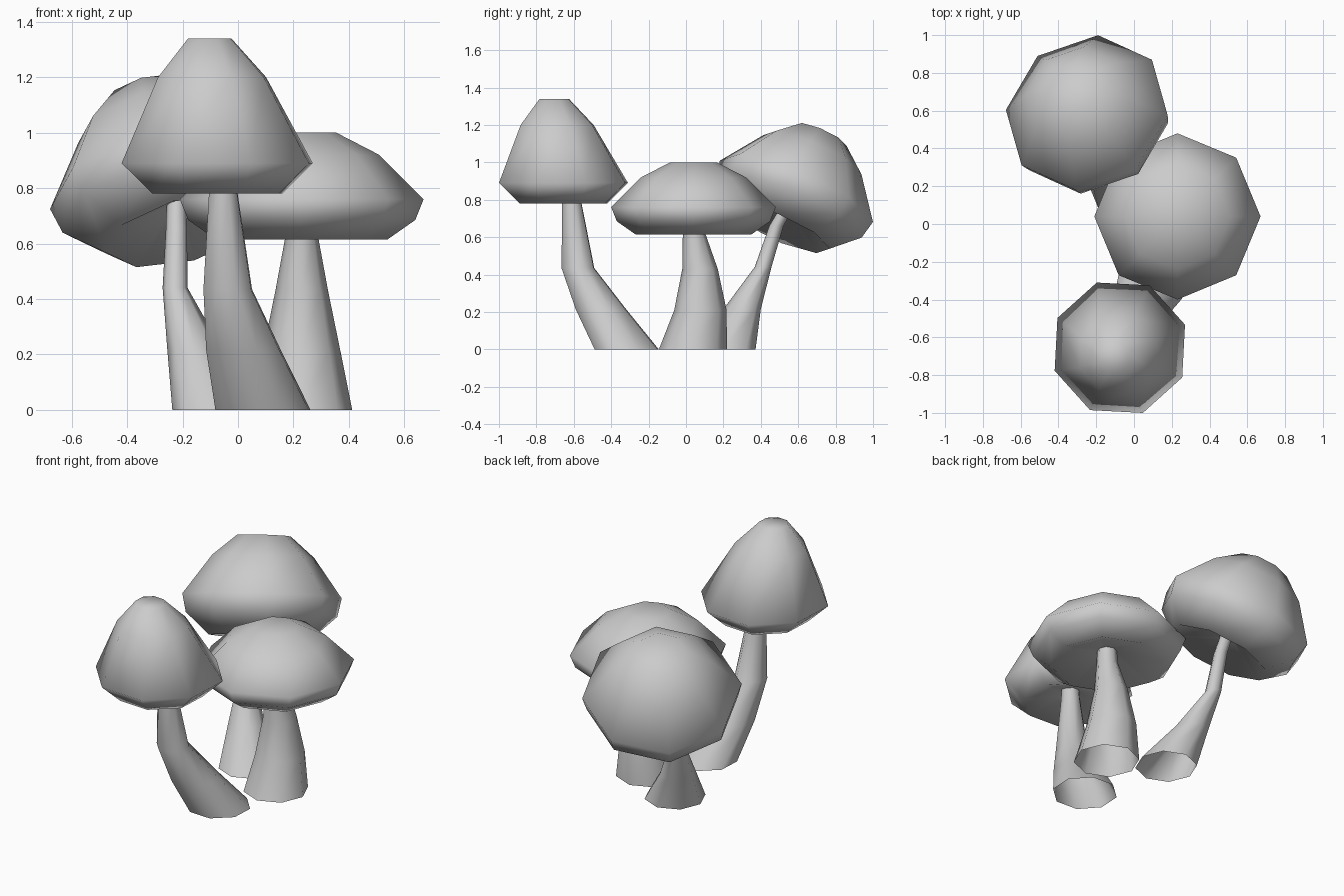
import bpy
import bmesh
import math
from mathutils import Vector

SIDES = 8

cube = bpy.data.objects.get("Cube")
if cube:
    bpy.data.objects.remove(cube, do_unlink=True)

# Single plain material
grey = bpy.data.materials.new("plain_grey")
grey.use_nodes = True
tone = (0.6, 0.6, 0.6, 1.0)
grey.diffuse_color = tone
grey.node_tree.nodes["Principled BSDF"].inputs["Base Color"].default_value = tone


def loft(name, rings, axis, start, close):
    """Skin eight-sided rings (centre, radius) lying across the axis."""
    n = Vector(axis).normalized()
    u = Vector(start)
    u = (u - n * u.dot(n)).normalized()
    w = n.cross(u)
    bm = bmesh.new()
    loops = []
    for centre, radius in rings:
        angles = [math.tau * i / SIDES for i in range(SIDES)]
        loops.append([bm.verts.new(Vector(centre) + radius * (u * math.cos(a) + w * math.sin(a)))
                      for a in angles])
    for low, high in zip(loops, loops[1:]):
        for i in range(SIDES):
            j = (i + 1) % SIDES
            bm.faces.new((low[i], low[j], high[j], high[i]))
    if close:
        bm.faces.new(loops[-1])
        bm.faces.new(loops[0][::-1])
    mesh = bpy.data.meshes.new(name)
    bm.to_mesh(mesh)
    bm.free()
    mesh.materials.append(grey)
    obj = bpy.data.objects.new(name, mesh)
    bpy.context.collection.objects.link(obj)
    bpy.ops.object.select_all(action="DESELECT")
    obj.select_set(True)
    bpy.context.view_layer.objects.active = obj
    bpy.ops.object.shade_smooth_by_angle(angle=math.radians(80))


def cap(name, centre, axis, start, profile, lean=(0, 0)):
    """Cap from (height, radius) pairs about the rim; lean drifts the crown."""
    n = Vector(axis).normalized()
    drift = Vector((*lean, 0))
    rings = [(Vector(centre) + n * h + drift * max(h, 0), r) for h, r in profile]
    loft(name, rings, axis, start, True)


def stem(name, rings, start=(1, 0, 0)):
    """Open-ended stalk from (x, y, z, radius) rings."""
    loft(name, [(r[:3], r[3]) for r in rings], (0, 0, 1), start, False)


# Front mushroom: tall cap on a bent stem
turn = math.radians(19.5)
front_dir = (math.cos(turn), math.sin(turn), 0)
cap("front_cap", (-0.075, -0.655, 0.89), (0, 0, 1), front_dir,
    [(-0.04, 0.05), (-0.11, 0.248), (0, 0.366), (0.31, 0.207), (0.45, 0.083)],
    lean=(-0.06, -0.11))
stem("front_stem", [(0.09, -0.317, 0, 0.182), (0.02, -0.455, 0.215, 0.143),
                    (-0.037, -0.578, 0.435, 0.093), (-0.053, -0.61, 0.78, 0.055),
                    (-0.055, -0.615, 0.86, 0.05)], front_dir)

# Middle mushroom: wide flat cap on a straight stem
cap("middle_cap", (0.23, 0.04, 0.76), (0, 0, 1), (1, 0, 0),
    [(-0.06, 0.05), (-0.145, 0.31), (-0.075, 0.41), (0, 0.44), (0.16, 0.28), (0.24, 0.125)])
stem("middle_stem", [(0.23, 0.037, 0, 0.182), (0.23, 0.077, 0.21, 0.14),
                     (0.23, 0.075, 0.43, 0.095), (0.23, 0.043, 0.62, 0.06),
                     (0.23, 0.04, 0.71, 0.055)])

# Back mushroom: round cap tilted backwards
cap("back_cap", (-0.25, 0.59, 0.845), (-0.237, 0.39, 0.889), (-0.06, -0.41, 0.165),
    [(-0.12, 0.04), (-0.224, 0.29), (-0.103, 0.423), (0, 0.445), (0.22, 0.285), (0.335, 0.15)])
stem("back_stem", [(-0.065, 0.2, 0, 0.172), (-0.155, 0.3, 0.215, 0.1),
                   (-0.227, 0.412, 0.44, 0.045), (-0.222, 0.483, 0.66, 0.038),
                   (-0.222, 0.54, 0.76, 0.036)])
